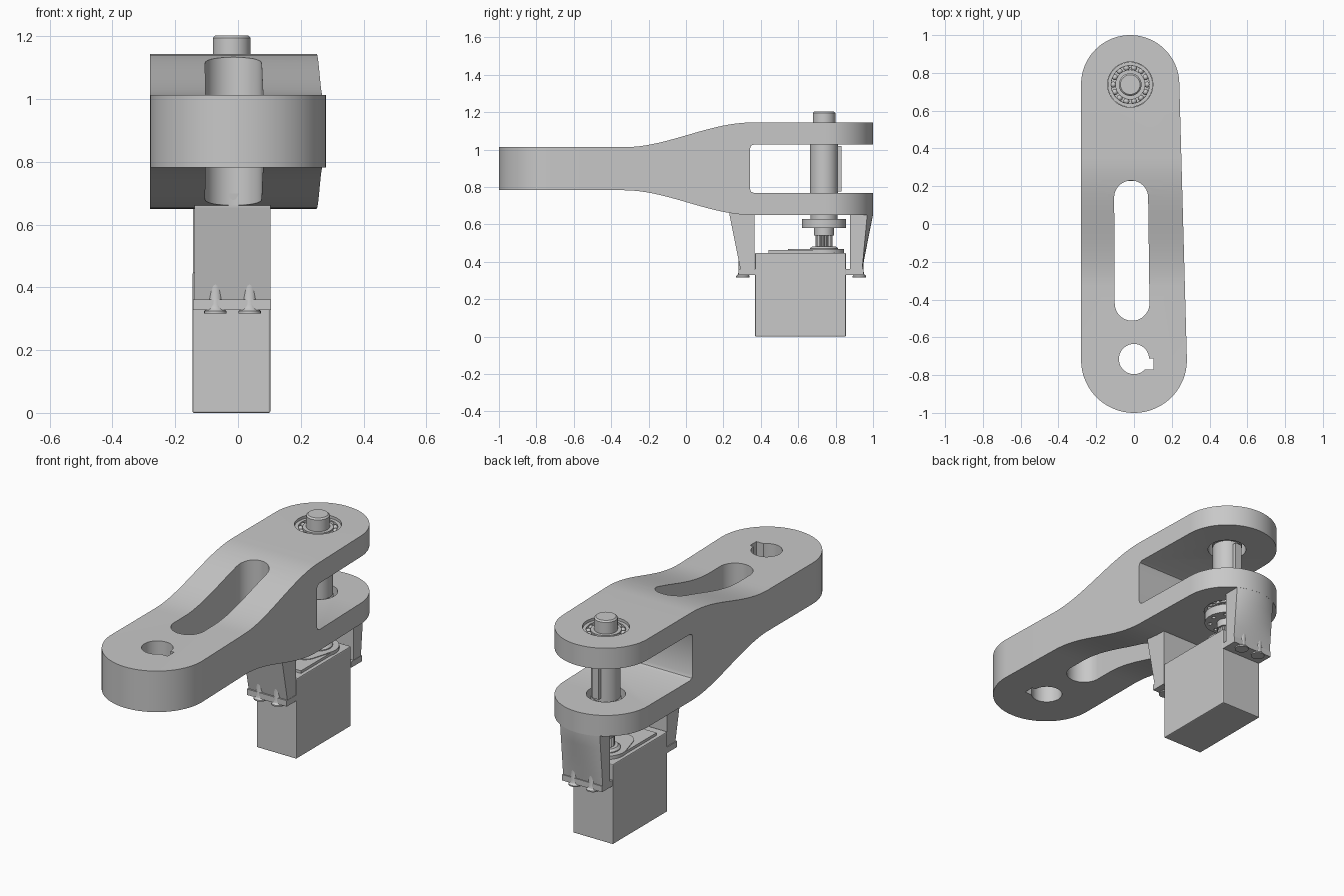
import bpy, bmesh
from math import pi, sin, cos, atan2, acos, hypot

cube = bpy.data.objects.get("Cube")
if cube:
    bpy.data.objects.remove(cube)

SHADE = 0.58
GREY = bpy.data.materials.new("plain grey")
GREY.use_nodes = True
GREY.diffuse_color = (SHADE, SHADE, SHADE, 1)
GREY.node_tree.nodes["Principled BSDF"].inputs["Base Color"].default_value = (SHADE, SHADE, SHADE, 1)

AX, AY = -0.02, 0.738      # shaft axis
MID = 0.8975               # mid height of the fork


def finish(name, bm):
    bmesh.ops.recalc_face_normals(bm, faces=bm.faces)
    mesh = bpy.data.meshes.new(name)
    bm.to_mesh(mesh)
    bm.free()
    mesh.materials.append(GREY)
    ob = bpy.data.objects.new(name, mesh)
    bpy.context.collection.objects.link(ob)
    return ob


def loft(name, sections):
    """Skin closed sections of equal point count and cap both ends."""
    bm = bmesh.new()
    rings = [[bm.verts.new(p) for p in s] for s in sections]
    n = len(rings[0])
    for a, b in zip(rings, rings[1:]):
        for i in range(n):
            j = (i + 1) % n
            bm.faces.new((a[i], a[j], b[j], b[i]))
    bm.faces.new(rings[0])
    bm.faces.new(rings[-1])
    return finish(name, bm)


def prism(name, pts, z0, z1):
    return loft(name, [[(x, y, z) for x, y in pts] for z in (z0, z1)])


def box(name, x0, x1, y0, y1, z0, z1):
    return prism(name, [(x0, y0), (x1, y0), (x1, y1), (x0, y1)], z0, z1)


def lathe(name, profile, x=AX, y=AY, closed=False, steps=40):
    bm = bmesh.new()
    vs = [bm.verts.new((x + r, y, z)) for r, z in profile]
    es = [bm.edges.new(p) for p in zip(vs, vs[1:])]
    if closed:
        es.append(bm.edges.new((vs[-1], vs[0])))
    bmesh.ops.spin(bm, geom=vs + es, cent=(x, y, 0), axis=(0, 0, 1),
                   angle=2 * pi, steps=steps)
    bmesh.ops.remove_doubles(bm, verts=bm.verts, dist=1e-5)
    return finish(name, bm)


def circle(x, y, r, n=48):
    return [(x + r * cos(2 * pi * i / n), y + r * sin(2 * pi * i / n)) for i in range(n)]


def capsule(x1, y1, r1, x2, y2, r2, n=32):
    """Two circles joined by their outer tangents."""
    a = atan2(y2 - y1, x2 - x1)
    b = acos((r1 - r2) / hypot(x2 - x1, y2 - y1))
    far = [a - b + 2 * b * i / n for i in range(n + 1)]
    near = [a + b + 2 * (pi - b) * i / n for i in range(n + 1)]
    return ([(x2 + r2 * cos(t), y2 + r2 * sin(t)) for t in far]
            + [(x1 + r1 * cos(t), y1 + r1 * sin(t)) for t in near])


def boolean(ob, cutter, op='DIFFERENCE'):
    cutter.hide_render = True
    mod = ob.modifiers.new("cut", 'BOOLEAN')
    mod.operation, mod.solver, mod.object = op, 'EXACT', cutter
    bpy.context.view_layer.objects.active = ob
    bpy.ops.object.modifier_apply(modifier=mod.name)
    bpy.data.objects.remove(cutter)


def smooth(*obs):
    bpy.ops.object.select_all(action='DESELECT')
    for ob in obs:
        ob.select_set(True)
    bpy.context.view_layer.objects.active = obs[0]
    bpy.ops.object.shade_smooth_by_angle(angle=pi / 6)


# Arm: tapered plan outline, trimmed above and below by the swelling side profile
def half(y):
    t = min(max((y + 0.33) / 0.68, 0), 1)
    return 0.115 + 0.132 * t * t * (3 - 2 * t)

ys = [-1.1] + [-0.33 + 0.68 * i / 18 for i in range(19)] + [1.1]
upper = [(y, MID + half(y)) for y in ys]
lower = [(y, MID - half(y)) for y in reversed(ys)]
arm = loft("forked_arm", [[(x, y, z) for y, z in upper + lower] for x in (-0.5, 0.5)])
boolean(arm, prism("outline", capsule(0, -0.72, 0.28, AX, 0.74, 0.26, 48), 0.3, 1.5), 'INTERSECT')

# Fork gap with rounded inner corners
gap = [(1.2, -0.13), (0.365, -0.13), (0.348, -0.123), (0.341, -0.106)]
gap += [(y, -z) for y, z in reversed(gap)]
boolean(arm, loft("fork_gap", [[(x, y, MID + z) for y, z in gap] for x in (-0.6, 0.6)]))

# Long window, keyed bore and bearing seats
boolean(arm, prism("window", capsule(-0.01, -0.42, 0.092, -0.015, 0.14, 0.09), 0.3, 1.5))
boolean(arm, prism("bore", circle(0, -0.715, 0.08), 0.3, 1.5))
boolean(arm, box("keyway", 0.03, 0.102, -0.77, -0.712, 0.3, 1.5))
boolean(arm, prism("through_hole", circle(AX, AY, 0.1), 0.3, 1.5))
boolean(arm, prism("top_seat", circle(AX, AY, 0.12), 1.045, 1.5))
boolean(arm, prism("bottom_seat", circle(AX, AY, 0.12), 0.3, 0.75))
smooth(arm)

# Ball bearings in both fork plates
for side, z0, z1 in (("top", 1.045, 1.13), ("bottom", 0.665, 0.75)):
    for part, r0, r1 in (("outer", 0.101, 0.119), ("inner", 0.06, 0.079)):
        smooth(lathe(f"{side}_bearing_{part}_race",
                     [(r0, z0), (r1, z0), (r1, z1), (r0, z1)], closed=True))
    bm = bmesh.new()
    for x, y in circle(AX, AY, 0.09, 14):
        ball = bmesh.ops.create_uvsphere(bm, u_segments=12, v_segments=8, radius=0.016)
        bmesh.ops.translate(bm, verts=ball["verts"],
                            vec=(x, y, z1 - 0.018 if side == "top" else z0 + 0.018))
    smooth(finish(f"{side}_bearing_balls", bm))

# Stepped shaft with its key
smooth(lathe("shaft", [(0, 0.625), (0.072, 0.625), (0.072, 0.66), (0.06, 0.66), (0.06, 0.755),
                       (0.075, 0.755), (0.075, 1.04), (0.06, 1.04), (0.06, 1.195),
                       (0.052, 1.203), (0, 1.203)]))
box("shaft_key", AX - 0.02, AX + 0.02, AY, 0.832, 0.775, 1.02)

# Servo horn, splined output and collar
horn = lathe("servo_horn", [(0, 0.54), (0.053, 0.54), (0.053, 0.58), (0.118, 0.58),
                            (0.118, 0.628), (0, 0.628)])
for x, y in circle(AX, AY, 0.09, 8):
    boolean(horn, prism("horn_hole", circle(x, y, 0.011, 12), 0.5, 0.61))
smooth(horn)
teeth = [(AX + r * cos(pi * i / 20), AY + r * sin(pi * i / 20))
         for i, r in enumerate([0.046, 0.039] * 20)]
prism("servo_spline", teeth, 0.47, 0.545)
smooth(lathe("servo_collar", [(0, 0.455), (0.075, 0.455), (0.075, 0.472), (0.062, 0.483), (0, 0.483)]))

# Servo body with raised gear cover and mounting ears
body = box("servo_body", -0.145, 0.103, 0.37, 0.855, 0, 0.448)
bev = body.modifiers.new("soft edges", 'BEVEL')
bev.width, bev.segments = 0.005, 2
box("servo_lid", -0.125, 0.083, 0.44, 0.72, 0.445, 0.463)
smooth(prism("gear_cover", capsule(AX, 0.62, 0.075, AX, AY, 0.108), 0.445, 0.467))
for side, y0, y1 in (("front", 0.282, 0.372), ("back", 0.853, 0.948)):
    box(f"{side}_ear", -0.143, 0.105, y0, y1, 0.328, 0.361)

# Front leg, tapering towards the ear
loft("front_leg", [[(x, y, z) for x, y in ((-0.138, y0), (0.103, y0), (0.103, 0.367), (-0.138, 0.367))]
                   for z, y0 in ((0.355, 0.292), (0.655, 0.232), (0.7, 0.228))])

# Back leg, blending from a flat foot to the rounded end of the arm
def leg_section(z):
    t = min(max((z - 0.36) / 0.29, 0), 1)
    xs = [-0.123 + 0.246 * i / 14 for i in range(15)]
    outer = [(AX + x, (1 - t) * 0.942 + t * (0.74 + (0.2595 ** 2 - x * x) ** 0.5), z) for x in xs]
    return [(AX - 0.123, 0.876, z)] + outer + [(AX + 0.123, 0.876, z)]

smooth(loft("back_leg", [leg_section(z) for z in (0.355, 0.43, 0.5, 0.58, 0.65, 0.69)]))

# Flared screws running up through the ears into the sloping legs
for side, y in (("front", 0.304), ("back", 0.927)):
    for hand, x in (("right", -0.072), ("left", 0.037)):
        smooth(lathe(f"{side}_{hand}_screw",
                     [(0, 0.317), (0.036, 0.317), (0.036, 0.324), (0.027, 0.332), (0.023, 0.346),
                      (0.023, 0.42), (0, 0.42)], x, y, steps=20))
